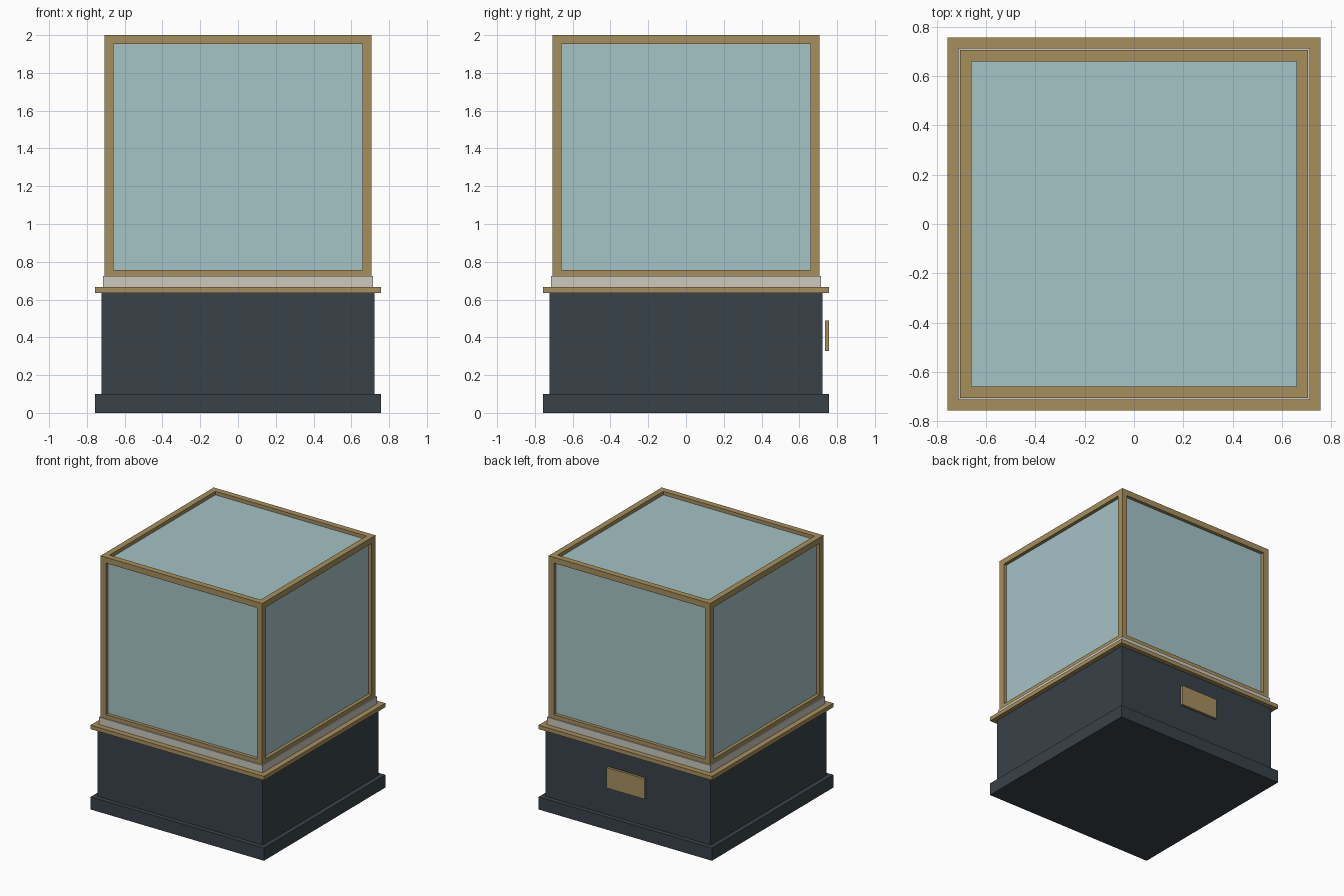
import bpy, bmesh
from mathutils import Matrix, Vector

if "Cube" in bpy.data.objects:
    bpy.data.objects.remove(bpy.data.objects["Cube"])


def material(name, srgb):
    m = bpy.data.materials.new(name)
    lin = [((c / 255 + 0.055) / 1.055) ** 2.4 for c in srgb]
    m.diffuse_color = (*lin, 1)
    m.use_nodes = True
    m.node_tree.nodes["Principled BSDF"].inputs["Base Color"].default_value = m.diffuse_color
    return m


BASE = material("dark slate paint", (56, 66, 73))
BRASS = material("aged brass", (166, 143, 92))
GLASS = material("pale blue glass", (165, 195, 198))
DECK = material("warm white deck", (204, 200, 191))


def boxes(name, mat, spans):
    """One object from boxes given as (x0, x1, y0, y1, z0, z1)."""
    bm = bmesh.new()
    for x0, x1, y0, y1, z0, z1 in spans:
        centre = Vector((x0 + x1, y0 + y1, z0 + z1)) / 2
        size = Matrix.Diagonal((x1 - x0, y1 - y0, z1 - z0, 1))
        bmesh.ops.create_cube(bm, size=1, matrix=Matrix.Translation(centre) @ size)
    mesh = bpy.data.meshes.new(name)
    bm.to_mesh(mesh)
    bm.free()
    mesh.materials.append(mat)
    obj = bpy.data.objects.new(name, mesh)
    bpy.context.collection.objects.link(obj)
    return obj


def slab(name, mat, half, z0, z1):
    return boxes(name, mat, [(-half, half, -half, half, z0, z1)])


# Stacked pedestal
slab("plinth", BASE, 0.758, 0, 0.1)
slab("cabinet_body", BASE, 0.722, 0.1, 0.635)
slab("trim_band", BRASS, 0.758, 0.635, 0.667)
slab("display_deck", DECK, 0.715, 0.667, 0.725)

# Glass cover, set back behind the frame
slab("glass_cover", GLASS, 0.68, 0.725, 1.972)

# Brass frame: four posts, then a ring of rails at bottom and top
OUT, IN = 0.707, 0.66
sides = ((-OUT, -IN), (IN, OUT))
boxes("corner_posts", BRASS,
      [(*x, *y, 0.725, 2.0) for x in sides for y in sides])
for name, z0, z1 in (("bottom_rails", 0.725, 0.757), ("top_rails", 1.954, 2.0)):
    boxes(name, BRASS,
          [(-IN, IN, *s, z0, z1) for s in sides] +
          [(*s, -IN, IN, z0, z1) for s in sides])

# Label plate standing off the back of the cabinet
boxes("label_plate", BRASS, [(-0.165, 0.165, 0.736, 0.757, 0.328, 0.49)])
